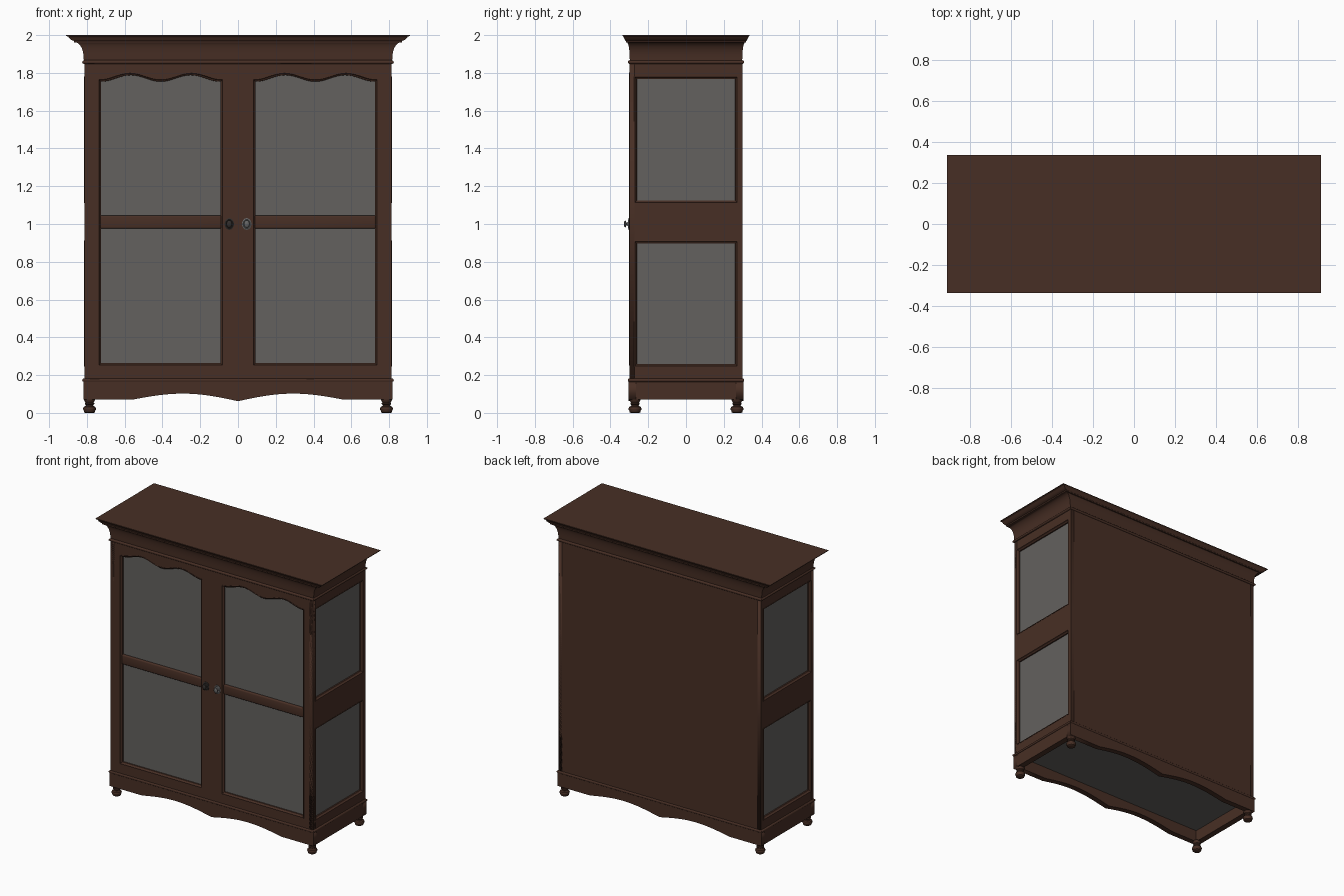
import bpy, bmesh, math

if "Cube" in bpy.data.objects:
    bpy.data.objects.remove(bpy.data.objects["Cube"])

def material(name, rgb):
    m = bpy.data.materials.new(name)
    m.diffuse_color = (*rgb, 1)
    m.use_nodes = True
    m.node_tree.nodes["Principled BSDF"].inputs["Base Color"].default_value = m.diffuse_color
    return m

WOOD = material("dark wood", (0.064, 0.028, 0.018))
GLASS = material("grey glass", (0.125, 0.119, 0.113))
IRON = material("dark iron", (0.03, 0.026, 0.024))
STEEL = material("dull steel", (0.13, 0.13, 0.13))

def finish(ob, mat, angle=None):
    ob.data.materials.clear()
    ob.data.materials.append(mat)
    if angle:
        bpy.ops.object.select_all(action='DESELECT')
        ob.select_set(True)
        bpy.context.view_layer.objects.active = ob
        bpy.ops.object.shade_smooth_by_angle(angle=math.radians(angle))
    return ob

def mesh_object(name, bm, mat, angle=None):
    bmesh.ops.recalc_face_normals(bm, faces=bm.faces)
    me = bpy.data.meshes.new(name)
    bm.to_mesh(me)
    bm.free()
    ob = bpy.data.objects.new(name, me)
    bpy.context.collection.objects.link(ob)
    return finish(ob, mat, angle)

def box(name, lo, hi, mat, bevel=0):
    bm = bmesh.new()
    bmesh.ops.create_cube(bm, size=1)
    for v in bm.verts:
        for i in range(3):
            v.co[i] = lo[i] + (v.co[i] + 0.5) * (hi[i] - lo[i])
    if bevel:
        bmesh.ops.bevel(bm, geom=list(bm.edges), offset=bevel, segments=3, profile=0.5, affect='EDGES')
    return mesh_object(name, bm, mat, 35 if bevel else None)

def loft(name, loops, mat, caps=False, angle=None):
    bm = bmesh.new()
    rings = [[bm.verts.new(p) for p in lp] for lp in loops]
    n = len(rings[0])
    for a, b in zip(rings, rings[1:]):
        for i in range(n):
            j = (i + 1) % n
            bm.faces.new((a[i], a[j], b[j], b[i]))
    if caps:
        bm.faces.new(rings[0])
        bm.faces.new(rings[-1])
    return mesh_object(name, bm, mat, angle)

def plate(name, outlines, lo, hi, mat, axis='y'):
    """Flat outline with holes, extruded between lo and hi along y or x."""
    cu = bpy.data.curves.new(name, 'CURVE')
    cu.dimensions = '2D'
    cu.fill_mode = 'BOTH'
    cu.extrude = (hi - lo) / 2
    for pts in outlines:
        sp = cu.splines.new('POLY')
        sp.points.add(len(pts) - 1)
        for p, (u, v) in zip(sp.points, pts):
            p.co = (u, v, 0, 1)
        sp.use_cyclic_u = True
    tmp = bpy.data.objects.new(name + "_curve", cu)
    bpy.context.collection.objects.link(tmp)
    bpy.context.view_layer.update()
    dg = bpy.context.evaluated_depsgraph_get()
    me = bpy.data.meshes.new_from_object(tmp.evaluated_get(dg))
    bpy.data.objects.remove(tmp)
    mid = (lo + hi) / 2
    for v in me.vertices:
        u, w, d = v.co
        v.co = (u, mid - d, w) if axis == 'y' else (mid + d, u, w)
    ob = bpy.data.objects.new(name, me)
    bpy.context.collection.objects.link(ob)
    return finish(ob, mat)

def rect(a, b, c, d):
    return [(a, c), (b, c), (b, d), (a, d)]

def inset(pts, d):
    us, vs = [p[0] for p in pts], [p[1] for p in pts]
    cu, cv = (min(us) + max(us)) / 2, (min(vs) + max(vs)) / 2
    su, sv = 1 - 2 * d / (max(us) - min(us)), 1 - 2 * d / (max(vs) - min(vs))
    return [(cu + (u - cu) * su, cv + (v - cv) * sv) for u, v in pts]

RIM = [(0, 0.004), (0, -0.002), (0.004, -0.003), (0.008, 0.006), (0.014, 0.01), (0.015, 0.024)]

# front frame with two wavy-topped door openings
def door_outline(s):
    n = 32
    top = [(s * (0.739 - 0.66 * i / n), 1.785 - 0.0175 * math.cos(4 * math.pi * i / n)) for i in range(n + 1)]
    return [(s * 0.079, 0.25), (s * 0.739, 0.25)] + top

doors = {"left": door_outline(-1), "right": door_outline(1)}
plate("front_frame", [rect(-0.813, 0.813, 0.175, 1.85)] + list(doors.values()), -0.30, -0.272, WOOD)
for side, o in doors.items():
    s = -1 if side == "left" else 1
    loft(side + "_door_moulding", [[(u, -0.30 + d, v) for u, v in inset(o, i)] for i, d in RIM], WOOD)
    plate(side + "_door_glass", [inset(o, 0.003)], -0.281, -0.275, GLASS)
    x0, x1 = sorted((s * 0.088, s * 0.73))
    box(side + "_door_rail", (x0, -0.297, 0.975), (x1, -0.274, 1.045), WOOD, 0.009)

# side frames, each with two glass panels
holes = {"lower": rect(-0.275, 0.275, 0.245, 0.912), "upper": rect(-0.275, 0.275, 1.11, 1.782)}
for side, s in (("left", -1), ("right", 1)):
    lo, hi = sorted((s * 0.813, s * 0.785))
    plate(side + "_side_frame", [rect(-0.30, 0.30, 0.175, 1.85)] + list(holes.values()), lo, hi, WOOD, 'x')
    for level, o in holes.items():
        tag = f"{side}_{level}_side"
        loft(tag + "_moulding", [[(s * (0.813 - d), u, v) for u, v in inset(o, i)] for i, d in RIM], WOOD)
        lo2, hi2 = sorted((s * 0.794, s * 0.788))
        plate(tag + "_glass", [inset(o, 0.003)], lo2, hi2, GLASS, 'x')

# back panel and floor
box("back_panel", (-0.813, 0.28, 0.175), (0.813, 0.30, 1.85), WOOD)
box("floor_panel", (-0.79, -0.28, 0.155), (0.79, 0.28, 0.17), GLASS)

# scalloped base aprons front and back, straight ones at the sides
def apron_z(x):
    t = abs(x) / 0.56
    return 0.07 if t >= 1 else 0.062 + 0.008 * t + 0.036 * math.sin(math.pi * t)

apron = [(-0.818, 0.07)] + [(0.56 * i / 30, apron_z(0.56 * i / 30)) for i in range(-30, 31)]
apron += [(0.818, 0.07), (0.818, 0.168), (-0.818, 0.168)]
plate("front_apron", [apron], -0.304, -0.264, WOOD)
plate("back_apron", [apron], 0.264, 0.304, WOOD)
for side, s in (("left", -1), ("right", 1)):
    x0, x1 = sorted((s * 0.818, s * 0.775))
    box(side + "_apron", (x0, -0.265, 0.07), (x1, 0.265, 0.168), WOOD)

# half-round beads and the flared cornice, as stacked rectangles
def stack(name, prof, angle=30):
    return loft(name, [[(-x, -y, z), (x, -y, z), (x, y, z), (-x, y, z)] for x, y, z in prof], WOOD, True, angle)

for name, z in (("base_bead", 0.173), ("cornice_bead", 1.857)):
    stack(name, [(0.812 + 0.013 * math.cos(a), 0.298 + 0.01 * math.cos(a), z + 0.01 * math.sin(a))
                 for a in [math.pi * (i / 6 - 0.5) for i in range(7)]], 40)
cove = [(0.816, 0.297, 1.862), (0.817, 0.298, 1.878)]
for i in range(1, 9):
    a = math.pi / 2 * i / 8
    cove.append((0.817 + 0.045 * (1 - math.cos(a)), 0.298 + 0.016 * (1 - math.cos(a)), 1.878 + 0.084 * math.sin(a)))
cove += [(0.868, 0.318, 1.962), (0.870, 0.319, 1.970), (0.880, 0.322, 1.973),
         (0.889, 0.326, 1.980), (0.899, 0.331, 1.992), (0.910, 0.335, 1.996), (0.910, 0.335, 2.0)]
stack("cornice", cove)

# turned feet
def lathe(prof, n, place):
    return [[place(r * math.cos(2 * math.pi * i / n), r * math.sin(2 * math.pi * i / n), h) for i in range(n)]
            for r, h in prof]

foot = [(0.024, 0), (0.029, 0.004), (0.029, 0.01), (0.033, 0.016), (0.034, 0.023), (0.031, 0.031),
        (0.021, 0.036), (0.019, 0.042), (0.025, 0.047), (0.025, 0.052), (0.021, 0.056), (0.029, 0.066), (0.03, 0.075)]
for sx in (-1, 1):
    for sy in (-1, 1):
        name = ("front" if sy < 0 else "back") + ("_left" if sx < 0 else "_right") + "_foot"
        loft(name, lathe(foot, 20, lambda a, b, h: (sx * 0.786 + a, sy * 0.27 + b, h)), WOOD, True, 40)

# door knobs: oval rosette, stem and oval grip
knob = [(0.025, 0), (0.025, 0.004), (0.019, 0.007), (0.015, 0.005), (0.008, 0.007), (0.006, 0.017),
        (0.012, 0.02), (0.015, 0.024), (0.011, 0.028), (0.004, 0.03)]
for side, s, mat in (("left", -1, IRON), ("right", 1, STEEL)):
    loft(side + "_knob", lathe(knob, 20, lambda a, b, h: (s * 0.046 + a, -0.299 - h, 1.0 + 1.25 * b)), mat, True, 40)
